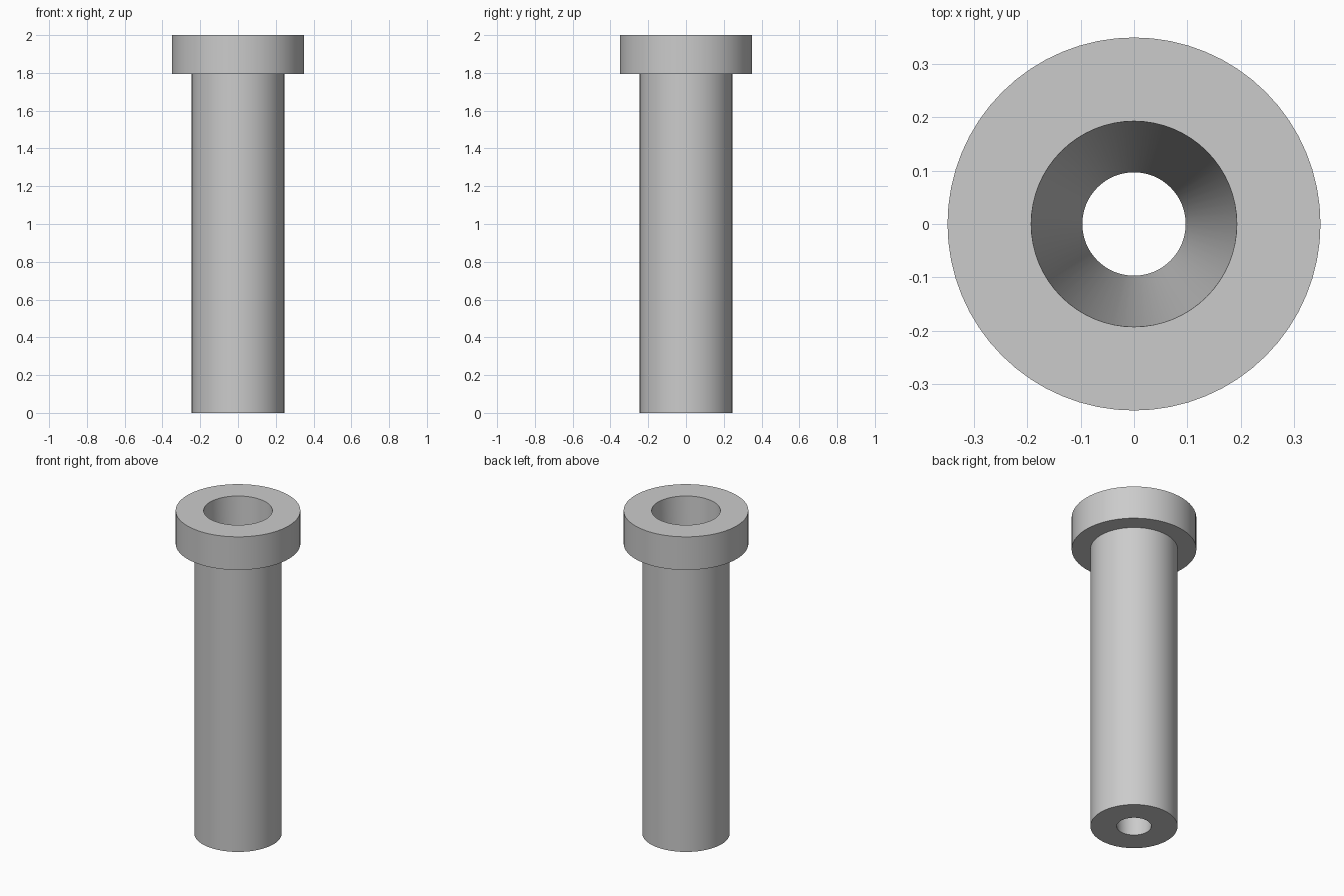
import bpy
import bmesh
import math

cube = bpy.data.objects.get("Cube")
if cube:
    bpy.data.objects.remove(cube, do_unlink=True)

# Material
grey = bpy.data.materials.new("plain_grey")
grey.use_nodes = True
colour = (0.6, 0.6, 0.6, 1.0)
grey.diffuse_color = colour
bsdf = next(n for n in grey.node_tree.nodes if n.type == "BSDF_PRINCIPLED")
bsdf.inputs["Base Color"].default_value = colour

SEGMENTS = 64
HEIGHT = 2.0
HEAD_BOTTOM = 1.795
HEAD_R = 0.35
SHAFT_R = 0.245
BORE_TOP_R = 0.193
BORE_BOTTOM_R = 0.097


def lathe(name, profile, material):
    """Revolve a closed (radius, z) profile about the z axis."""
    bm = bmesh.new()
    verts = [bm.verts.new((r, 0, z)) for r, z in profile]
    edges = [bm.edges.new((v, verts[(i + 1) % len(verts)]))
             for i, v in enumerate(verts)]
    bmesh.ops.spin(bm, geom=verts + edges, cent=(0, 0, 0), axis=(0, 0, 1),
                   angle=math.tau, steps=SEGMENTS, use_merge=True)
    bmesh.ops.remove_doubles(bm, verts=bm.verts, dist=1e-5)
    bmesh.ops.recalc_face_normals(bm, faces=bm.faces)
    mesh = bpy.data.meshes.new(name)
    bm.to_mesh(mesh)
    bm.free()
    mesh.materials.append(material)
    obj = bpy.data.objects.new(name, mesh)
    bpy.context.collection.objects.link(obj)
    bpy.ops.object.select_all(action="DESELECT")
    obj.select_set(True)
    bpy.context.view_layer.objects.active = obj
    bpy.ops.object.shade_smooth_by_angle(angle=math.radians(30))
    return obj


# Flanged sleeve: shaft, wide head and a tapered through bore
lathe("flanged_sleeve", [
    (BORE_BOTTOM_R, 0),
    (SHAFT_R, 0),
    (SHAFT_R, HEAD_BOTTOM),
    (HEAD_R, HEAD_BOTTOM),
    (HEAD_R, HEIGHT),
    (BORE_TOP_R, HEIGHT),
], grey)
